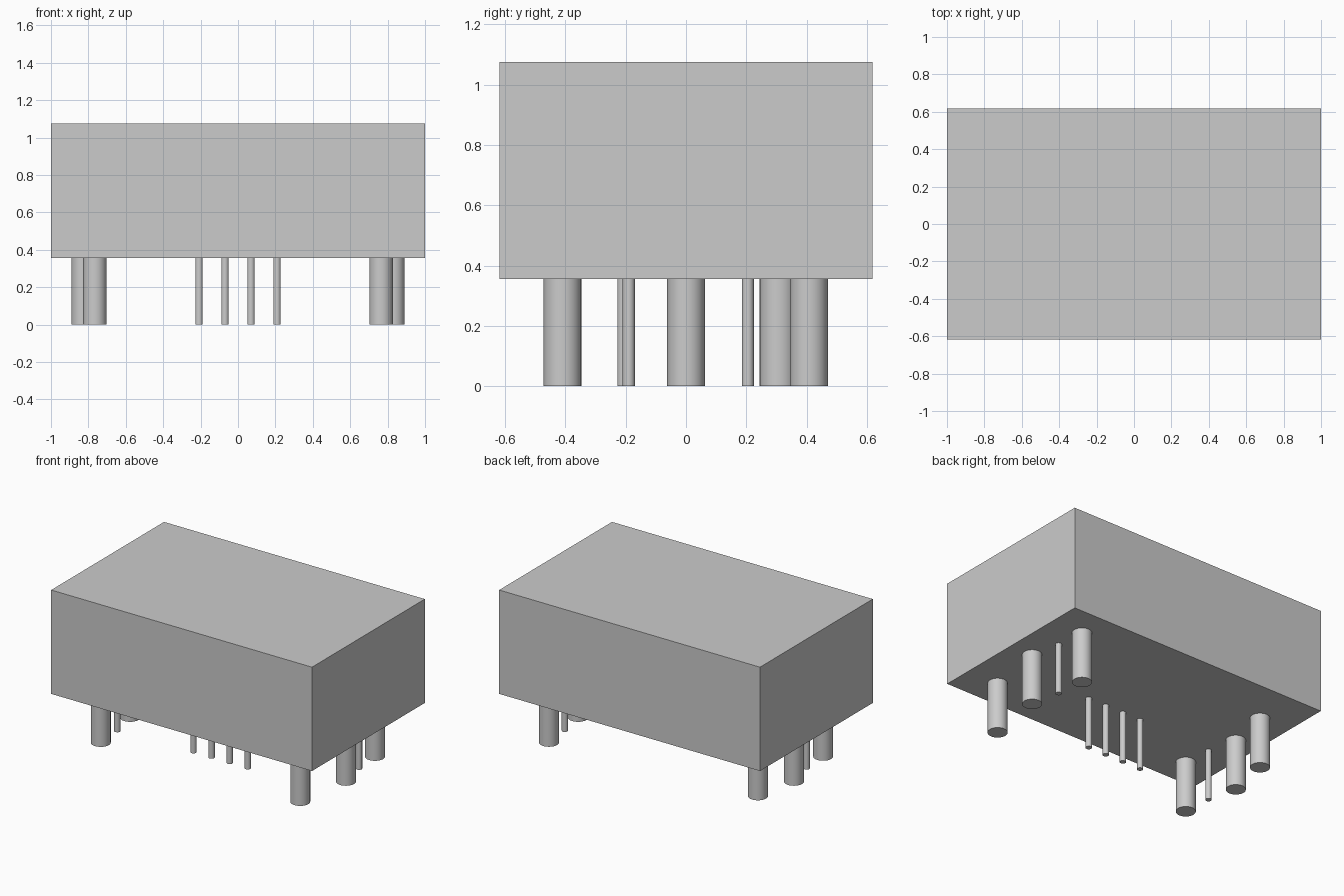
import bpy
import math

cube = bpy.data.objects.get("Cube")
if cube:
    bpy.data.objects.remove(cube, do_unlink=True)

BASE = 0.355   # underside of the housing
TOP = 1.075
THICK = 0.0625
THIN = 0.02

grey = bpy.data.materials.new("light_grey")
grey.use_nodes = True
colour = (0.6, 0.6, 0.6, 1)
grey.diffuse_color = colour
grey.node_tree.nodes["Principled BSDF"].inputs["Base Color"].default_value = colour


def pin(name, x, y, radius):
    """Round pin from the ground up to the housing."""
    bpy.ops.mesh.primitive_cylinder_add(
        vertices=40, radius=radius, depth=BASE, location=(x, y, BASE / 2))
    obj = bpy.context.object
    obj.name = name
    obj.data.materials.append(grey)
    bpy.ops.object.shade_smooth_by_angle(angle=math.radians(30))


# Housing block
bpy.ops.mesh.primitive_cube_add(size=1, location=(0, 0, (BASE + TOP) / 2))
housing = bpy.context.object
housing.name = "housing"
housing.scale = (2, 1.236, TOP - BASE)
bpy.ops.object.transform_apply(location=False, rotation=False, scale=True)
housing.data.materials.append(grey)

# Power pins that match on both ends
for side, sign in (("left", 1), ("right", -1)):
    pin(f"{side}_front_power_pin", sign * 0.765, -0.41, THICK)
    pin(f"{side}_middle_power_pin", sign * 0.828, 0, THICK)

# Rear power pins and single sense pins differ from end to end
pin("left_rear_power_pin", 0.765, 0.408, THICK)
pin("right_rear_power_pin", -0.767, 0.307, THICK)
pin("left_sense_pin", 0.785, 0.205, THIN)
pin("right_sense_pin", -0.78, -0.208, THIN)

# Central row of signal pins
for i in range(4):
    pin(f"signal_pin_{i + 1}", (i - 1.5) * 0.139, -0.19, THIN)
